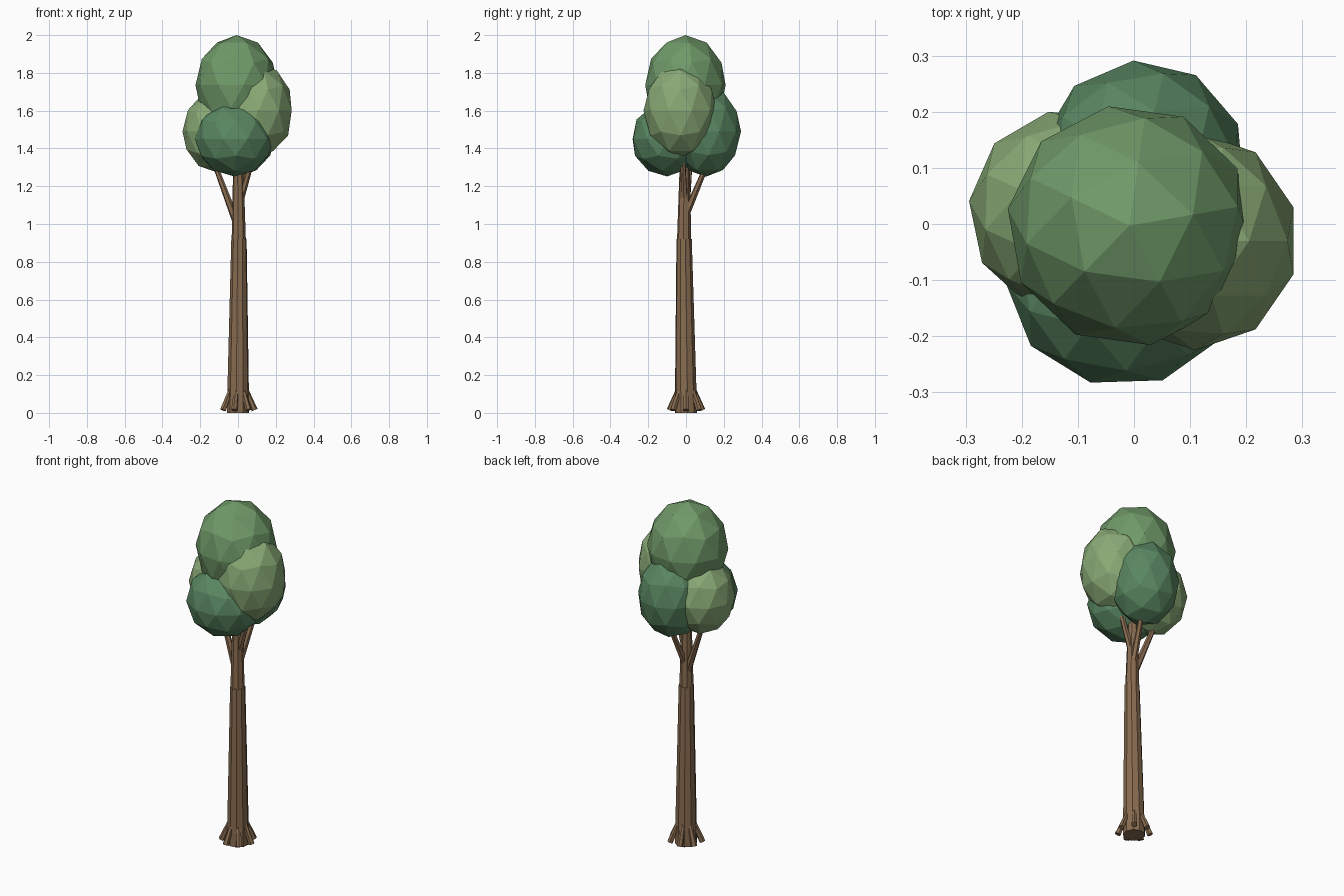
import bpy, math
from mathutils import Vector

if "Cube" in bpy.data.objects:
    bpy.data.objects.remove(bpy.data.objects["Cube"])


def material(name, rgb):
    m = bpy.data.materials.new(name)
    m.diffuse_color = (*rgb, 1)
    m.use_nodes = True
    m.node_tree.nodes["Principled BSDF"].inputs["Base Color"].default_value = m.diffuse_color
    return m


bark = material("bark", (0.25, 0.15, 0.08))
green = material("mid_green", (0.16, 0.32, 0.14))
light = material("light_green", (0.25, 0.40, 0.18))
dark = material("dark_green", (0.10, 0.24, 0.12))


def limb(name, a, b, r1, r2, sides):
    """Tapered flat-sided cylinder from point a to point b."""
    a, b = Vector(a), Vector(b)
    d = b - a
    bpy.ops.mesh.primitive_cone_add(vertices=sides, radius1=r1, radius2=r2,
                                    depth=d.length, location=(a + b) / 2)
    o = bpy.context.object
    o.rotation_euler = d.to_track_quat('Z', 'Y').to_euler()
    o.name = name
    o.data.materials.append(bark)


def leaves(name, centre, radii, turn, mat):
    """Faceted ellipsoid clump."""
    bpy.ops.mesh.primitive_ico_sphere_add(subdivisions=2, radius=1)
    o = bpy.context.object
    o.name = name
    # turn the facets first, then stretch along the world axes
    o.rotation_euler = (0, 0, math.radians(turn))
    bpy.ops.object.transform_apply(location=False, rotation=True, scale=False)
    o.location = centre
    o.scale = radii
    o.data.materials.append(mat)


# Trunk in two tapering sections
limb("lower_trunk", (0, 0, 0), (0.005, -0.01, 0.92), 0.06, 0.041, 10)
limb("upper_trunk", (0.004, -0.01, 0.91), (0, -0.005, 1.5), 0.038, 0.022, 8)

# Branches reaching into the leaf clumps
limb("left_branch", (-0.005, -0.005, 1.0), (-0.14, 0.025, 1.36), 0.021, 0.012, 6)
limb("right_branch", (0.005, -0.008, 1.1), (0.105, -0.02, 1.44), 0.019, 0.011, 6)
limb("back_branch", (0.006, 0.0, 1.05), (0.04, 0.13, 1.36), 0.02, 0.012, 6)

# Root flare
for i in range(7):
    t = 2 * math.pi * i / 7
    c, s = math.cos(t), math.sin(t)
    limb(f"root_{i + 1}", (0.042 * c, 0.042 * s, 0.125),
         (0.088 * c, 0.088 * s, 0.015), 0.012, 0.017, 6)

# Leaf clumps
leaves("top_leaves", (-0.008, -0.003, 1.735), (0.219, 0.216, 0.265), 10, green)
leaves("right_leaves", (0.108, -0.03, 1.6), (0.185, 0.195, 0.25), 0, light)
leaves("left_leaves", (-0.115, 0.022, 1.49), (0.18, 0.182, 0.215), 12, light)
leaves("front_leaves", (-0.02, -0.1, 1.45), (0.208, 0.19, 0.198), 20, dark)
leaves("back_leaves", (0.015, 0.105, 1.49), (0.185, 0.187, 0.24), 5, dark)
